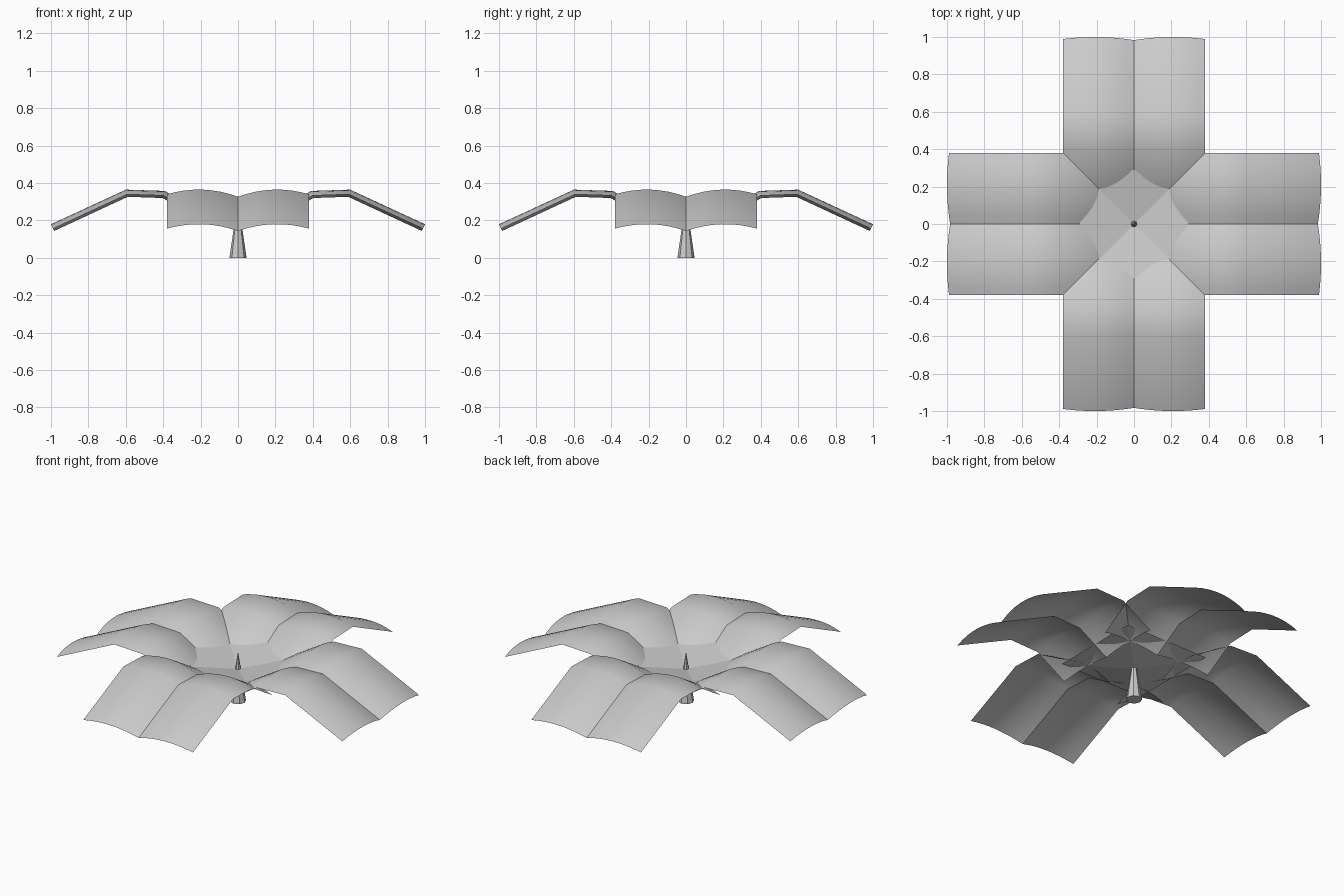
import bpy, bmesh, math
from mathutils import Vector, Matrix

cube = bpy.data.objects.get("Cube")
if cube:
    bpy.data.objects.remove(cube)

grey = bpy.data.materials.new("light grey")
grey.use_nodes = True
grey.diffuse_color = (0.6, 0.6, 0.6, 1)
grey.node_tree.nodes["Principled BSDF"].inputs["Base Color"].default_value = (0.6, 0.6, 0.6, 1)


def finish(bm, name, angle):
    mesh = bpy.data.meshes.new(name)
    bm.to_mesh(mesh)
    bm.free()
    mesh.materials.append(grey)
    obj = bpy.data.objects.new(name, mesh)
    bpy.context.collection.objects.link(obj)
    bpy.ops.object.select_all(action='DESELECT')
    obj.select_set(True)
    bpy.context.view_layer.objects.active = obj
    bpy.ops.object.shade_smooth_by_angle(angle=math.radians(angle))
    return obj


# Leaf spine (distance from centre, height), bent three times
SPINE = [Vector(p) for p in ((0.185, 0.235), (0.39, 0.358), (0.6, 0.365), (1.0, 0.18))]
HALF_WIDTH, CREST, GROOVE, STEPS = 0.38, 0.21, 0.04, 8


def spine_normal(i):
    a, b = SPINE[max(i - 1, 0)], SPINE[min(i + 1, len(SPINE) - 1)]
    t = (b - a).normalized()
    return Vector((-t.y, t.x))


def leaf(name, turn):
    # Double-arched strip with a groove along the middle
    bm = bmesh.new()
    rows = []
    for i, p in enumerate(SPINE):
        row = []
        for k in range(-STEPS, STEPS + 1):
            x = HALF_WIDTH * k / STEPS
            drop = GROOVE * ((abs(x) - CREST) / CREST) ** 2
            q = p - spine_normal(i) * drop
            row.append(bm.verts.new((x, q.x, q.y)))
        rows.append(row)
    for r, s in zip(rows, rows[1:]):
        for k in range(2 * STEPS):
            bm.faces.new((r[k], r[k + 1], s[k + 1], s[k]))
    bm.transform(Matrix.Rotation(turn, 4, 'Z'))
    finish(bm, name, 32)


for n, side in enumerate(("back", "right", "front", "left")):
    leaf(side + "_leaf", n * math.pi / 2)

# Shallow four-sided bowl joining the leaves
bm = bmesh.new()
apex = bm.verts.new((0, 0, 0.2))
rim = [bm.verts.new((sx * 0.29, sy * 0.29, 0.255)) for sx, sy in ((1, 1), (-1, 1), (-1, -1), (1, -1))]
for i in range(4):
    bm.faces.new((apex, rim[i], rim[(i + 1) % 4]))
finish(bm, "centre_bowl", 5)

# Tapered stem whose tip pokes through the bowl
bm = bmesh.new()
bmesh.ops.create_cone(bm, cap_ends=True, segments=8, radius1=0.046, radius2=0.002, depth=0.3,
                      matrix=Matrix.Translation((0, 0, 0.15)))
finish(bm, "stem", 30)
